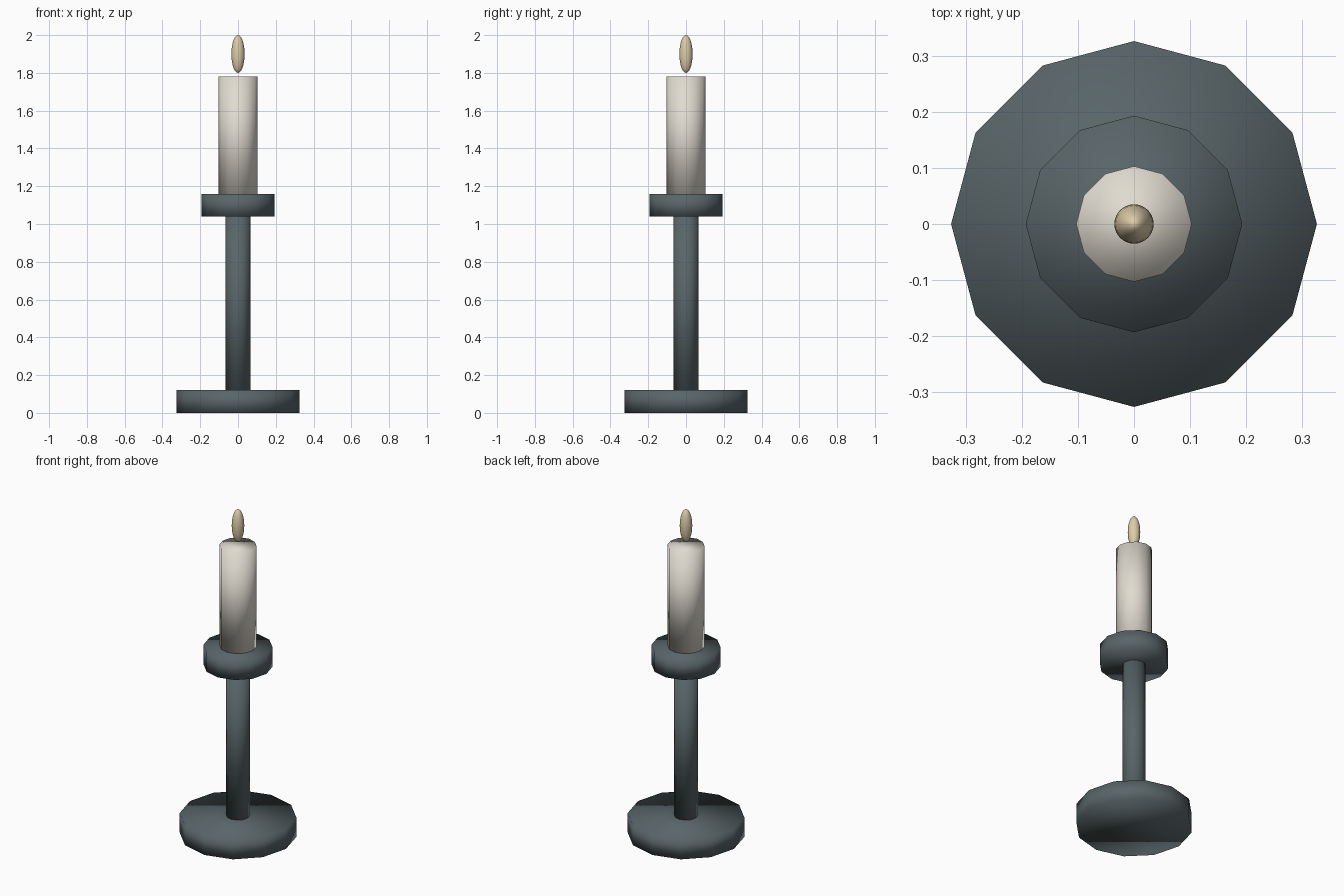
import bpy

# Remove the default cube
cube = bpy.data.objects.get("Cube")
if cube:
    bpy.data.objects.remove(cube, do_unlink=True)


def make_material(name, rgb):
    mat = bpy.data.materials.new(name)
    mat.use_nodes = True
    mat.diffuse_color = (*rgb, 1)
    mat.node_tree.nodes["Principled BSDF"].inputs["Base Color"].default_value = (*rgb, 1)
    return mat


iron = make_material("dark iron", (0.10, 0.13, 0.14))
wax = make_material("cream wax", (0.75, 0.71, 0.63))
glow = make_material("pale flame", (0.72, 0.60, 0.39))


def finish(name, mat):
    obj = bpy.context.object
    obj.name = name
    obj.data.materials.append(mat)
    bpy.ops.object.shade_smooth()
    return obj


def cylinder(name, radius, bottom, top, mat):
    bpy.ops.mesh.primitive_cylinder_add(
        vertices=12, radius=radius, depth=top - bottom,
        location=(0, 0, (bottom + top) / 2))
    return finish(name, mat)


# Holder: foot, stem and cup
cylinder("base", 0.326, 0, 0.12, iron)
cylinder("stem", 0.066, 0.12, 1.04, iron)
cylinder("cup", 0.193, 1.04, 1.16, iron)

# Candle and the flame hovering just above it
cylinder("candle", 0.103, 1.16, 1.78, wax)
bpy.ops.mesh.primitive_uv_sphere_add(segments=32, ring_count=16, radius=1, location=(0, 0, 1.9))
flame = finish("flame", glow)
flame.scale = (0.035, 0.035, 0.1)
